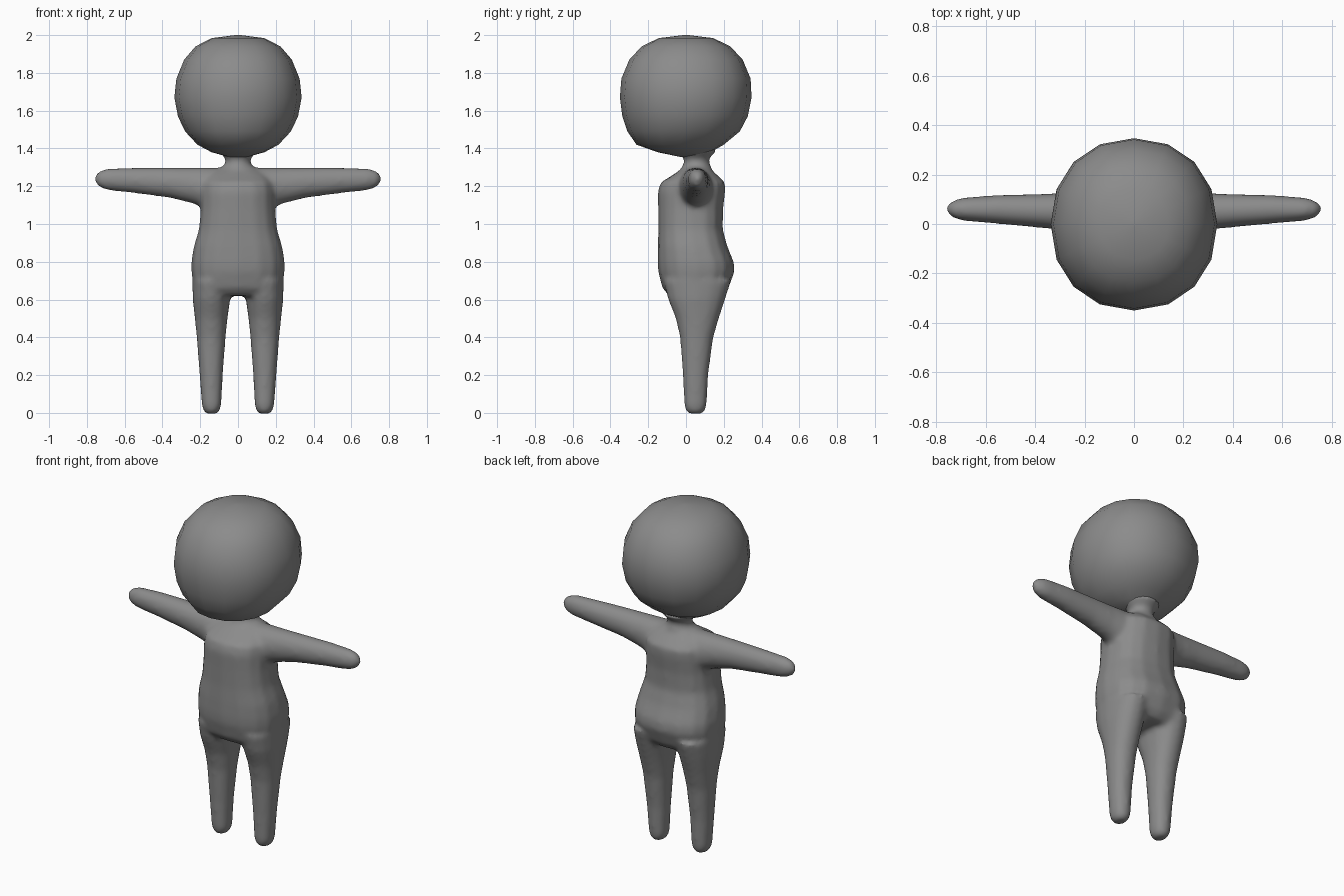
import bpy, bmesh, math
from mathutils import Vector

if "Cube" in bpy.data.objects:
    bpy.data.objects.remove(bpy.data.objects["Cube"])

GREY = (0.26, 0.26, 0.26, 1)
clay = bpy.data.materials.new("clay_grey")
clay.use_nodes = True
clay.diffuse_color = GREY
clay.node_tree.nodes["Principled BSDF"].inputs["Base Color"].default_value = GREY


def loft(bm, rows, place, power=2.0, sides=16):
    """Skin closed rings; each row is (station, a_min, a_max, b_min, b_max)."""
    def curve(v):
        return math.copysign(abs(v) ** (2 / power), v)
    rings = []
    for s, a0, a1, b0, b1 in rows:
        ring = []
        for i in range(sides):
            t = 2 * math.pi * i / sides
            a = (a0 + a1) / 2 + (a1 - a0) / 2 * curve(math.cos(t))
            b = (b0 + b1) / 2 + (b1 - b0) / 2 * curve(math.sin(t))
            ring.append(bm.verts.new(place(s, a, b)))
        rings.append(ring)
    faces = [bm.faces.new(rings[0][::-1]), bm.faces.new(rings[-1])]
    for low, high in zip(rings, rings[1:]):
        for i in range(sides):
            j = (i + 1) % sides
            faces.append(bm.faces.new((low[i], low[j], high[j], high[i])))
    bmesh.ops.recalc_face_normals(bm, faces=faces)


def upright(s, a, b):
    return Vector((a, b, s))


def finish(name, bm):
    mesh = bpy.data.meshes.new(name)
    bm.to_mesh(mesh)
    bm.free()
    mesh.materials.append(clay)
    mesh.shade_smooth()
    obj = bpy.data.objects.new(name, mesh)
    bpy.context.collection.objects.link(obj)
    return obj


# Body: torso, neck, legs and arms fused into one soft skin
body = bmesh.new()

# Torso: height, half width, front, back
torso = [(0.62, .19, -.09, .19), (0.66, .235, -.125, .225), (0.75, .248, -.148, .258),
         (0.80, .248, -.151, .253), (0.88, .235, -.15, .22), (0.97, .208, -.147, .195),
         (1.08, .197, -.148, .197), (1.17, .195, -.15, .208), (1.22, .19, -.135, .208),
         (1.26, .16, -.07, .165), (1.30, .09, -.01, .12)]
loft(body, [(z, -w, w, f, b) for z, w, f, b in torso], upright, 2.5)

# Neck
neck = [(1.24, .08), (1.30, .08), (1.325, .066), (1.35, .07), (1.40, .12)]
loft(body, [(z, -r, r, .056 - r, .056 + r) for z, r in neck], upright)

# Legs: height, inner, outer, front, back
leg = [(-.006, .115, .165, .02, .08), (.008, .098, .182, .0, .1), (.04, .088, .192, -.01, .11),
       (.2, .08, .204, -.017, .118), (.4, .065, .219, -.032, .145),
       (.5, .055, .229, -.055, .175), (.6, .041, .24, -.095, .208), (.7, .03, .242, -.12, .24)]
# Arms: reach, bottom, top, front, back
arm = [(.04, 1.12, 1.30, -.04, .14), (.18, 1.085, 1.30, -.04, .14), (.24, 1.108, 1.30, -.03, .13),
       (.36, 1.138, 1.30, -.018, .123), (.55, 1.163, 1.299, .0, .118),
       (.69, 1.178, 1.294, .012, .108), (.735, 1.195, 1.282, .025, .095),
       (.757, 1.22, 1.258, .045, .075)]
for side in (1, -1):
    loft(body, leg, lambda s, a, b: Vector((side * a, b, s)), 2.2)
    loft(body, arm, lambda s, a, b: Vector((side * s, b, a)))

body_obj = finish("body", body)
fuse = body_obj.modifiers.new("fuse", 'REMESH')
fuse.mode = 'VOXEL'
fuse.voxel_size = 0.014
fuse.use_smooth_shade = True
soften = body_obj.modifiers.new("soften", 'SMOOTH')
soften.factor = 0.5
soften.iterations = 8

# Head: height, half width, front, back
head = bmesh.new()
skull = [(1.355, .05, -.03, .09), (1.38, .14, -.15, .13), (1.42, .215, -.262, .2),
         (1.49, .28, -.31, .285), (1.57, .318, -.337, .327), (1.67, .337, -.35, .347),
         (1.77, .326, -.342, .342), (1.87, .285, -.3, .3), (1.94, .225, -.235, .235),
         (1.984, .14, -.145, .145), (2.0, .015, -.015, .015)]
loft(head, [(z, -w, w, f, b) for z, w, f, b in skull], upright, 2.15)
finish("head", head)
